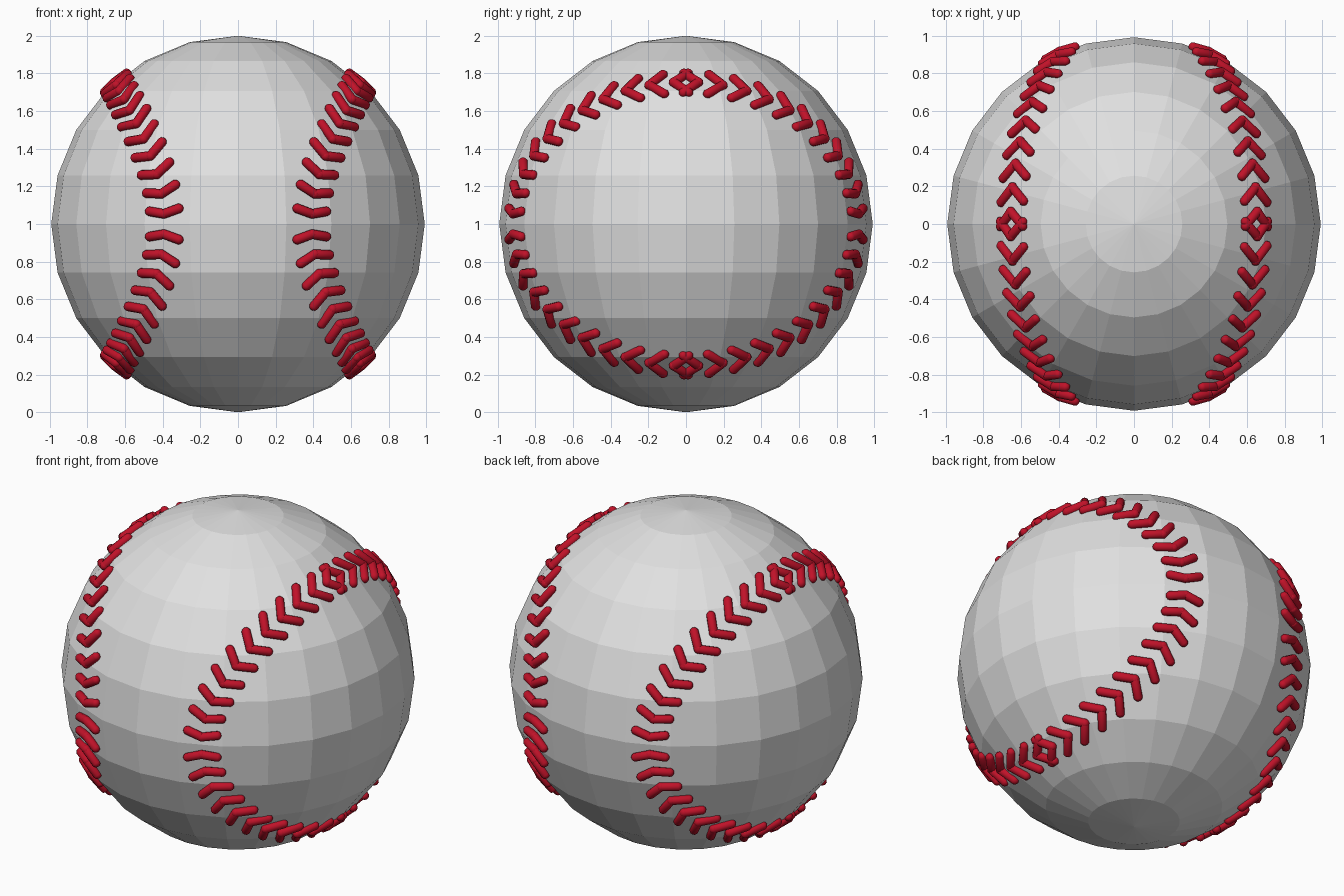
import bpy
import bmesh
from math import sin, cos, pi, sqrt, radians
from mathutils import Vector, Matrix

if "Cube" in bpy.data.objects:
    bpy.data.objects.remove(bpy.data.objects["Cube"])


def material(name, color, roughness):
    mat = bpy.data.materials.new(name)
    mat.use_nodes = True
    mat.diffuse_color = color
    bsdf = mat.node_tree.nodes["Principled BSDF"]
    bsdf.inputs["Base Color"].default_value = color
    bsdf.inputs["Roughness"].default_value = roughness
    return mat


def make_object(name, bm, mat, smooth):
    mesh = bpy.data.meshes.new(name)
    for face in bm.faces:
        face.smooth = smooth
    bm.to_mesh(mesh)
    bm.free()
    mesh.materials.append(mat)
    obj = bpy.data.objects.new(name, mesh)
    obj.location.z = 1
    bpy.context.collection.objects.link(obj)
    return obj


def seam_point(t):
    """Point of the right-hand seam loop on a unit sphere."""
    y, z = 0.92 * cos(t), 0.755 * sin(t)
    return Vector((sqrt(1 - y * y - z * z), y, z))


def add_capsule(bm, start, end, radius):
    """Rounded thread from start to end."""
    axis = end - start
    verts = bmesh.ops.create_uvsphere(bm, u_segments=10, v_segments=7, radius=radius)["verts"]
    for v in verts:
        if v.co.z > 0:
            v.co.z += axis.length
    turn = axis.to_track_quat("Z", "Y").to_matrix().to_4x4()
    bmesh.ops.transform(bm, matrix=Matrix.Translation(start) @ turn, verts=verts)


leather = material("white leather", (0.75, 0.75, 0.75, 1), 0.6)
thread = material("red thread", (0.53, 0.006, 0.022, 1), 0.6)

# Faceted leather ball
bm = bmesh.new()
bmesh.ops.create_uvsphere(bm, u_segments=24, v_segments=12, radius=1)
bmesh.ops.scale(bm, vec=(0.992, 0.992, 1), verts=bm.verts)
make_object("ball_cover", bm, leather, False)

# V-shaped stitches, opening toward the top and bottom of the loop
COUNT = 44
bm = bmesh.new()
for k in range(COUNT):
    t = (k + 0.5) * 2 * pi / COUNT
    p = seam_point(t)
    tangent = (seam_point(t + 0.01) - seam_point(t - 0.01)).normalized()
    if sin(t) * cos(t) < 0:
        tangent = -tangent
    side = p.cross(tangent)
    steep = abs(sin(t))
    lean = radians(12 + 33 * steep)
    length = 0.085 + 0.025 * steep
    for s in (-1, 1):
        end = p + length * (s * cos(lean) * side + sin(lean) * tangent)
        add_capsule(bm, p * 1.0, end.normalized() * 0.995, 0.026)
stitches = make_object("seam_stitches", bm, thread, True)

# Matching seam on the other side
mirror = stitches.modifiers.new("Mirror", "MIRROR")
mirror.mirror_object = bpy.data.objects["ball_cover"]
mirror.use_mirror_merge = False
